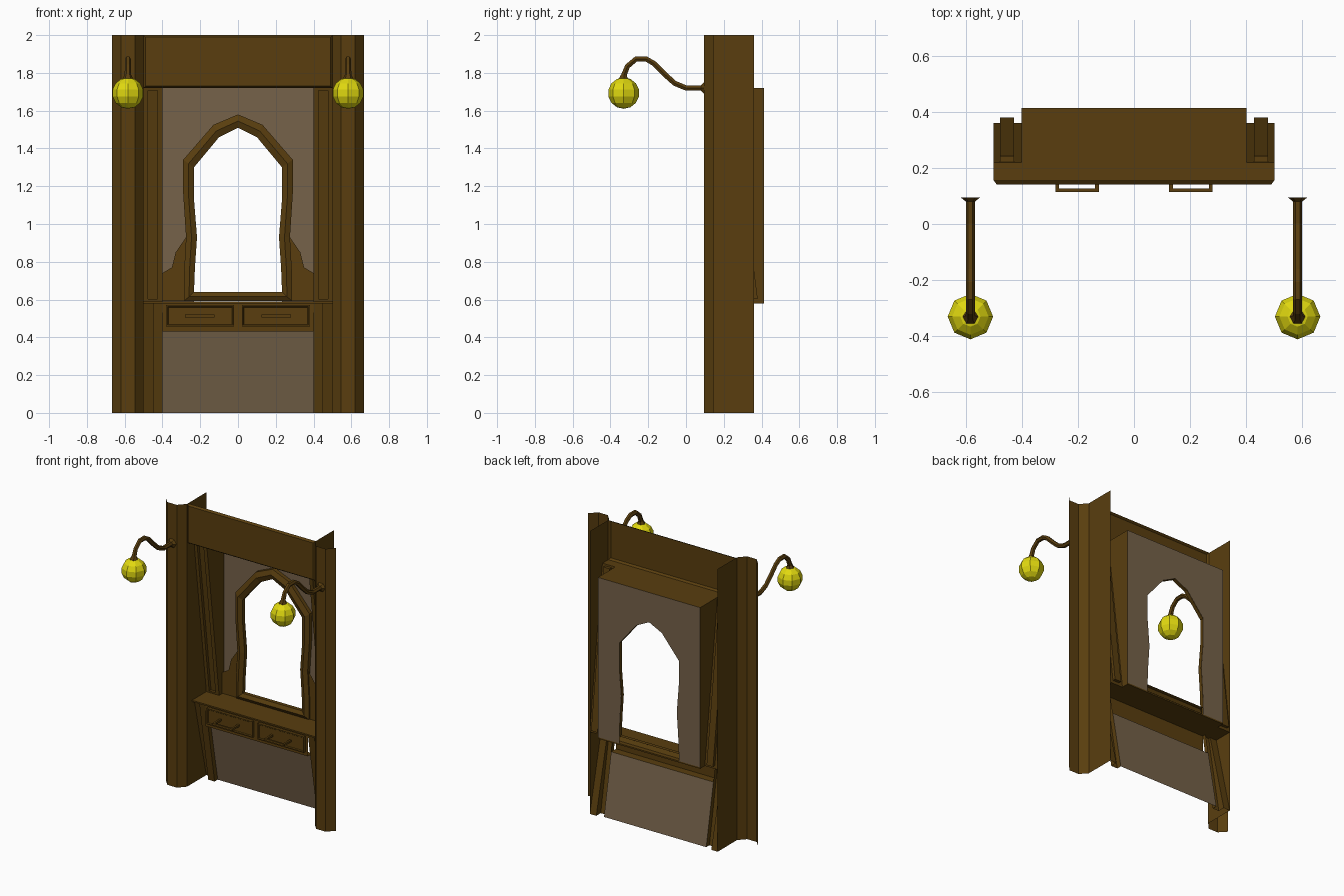
import bpy, bmesh, math
from mathutils import Vector

if "Cube" in bpy.data.objects:
    bpy.data.objects.remove(bpy.data.objects["Cube"])


def material(name, rgb):
    m = bpy.data.materials.new(name)
    m.diffuse_color = (*rgb, 1)
    m.use_nodes = True
    m.node_tree.nodes["Principled BSDF"].inputs["Base Color"].default_value = m.diffuse_color
    return m


WOOD = material("dark_wood", (0.10, 0.048, 0.0045))
BACKING = material("backing", (0.18, 0.122, 0.068))
GLASS = material("yellow_glass", (0.75, 0.69, 0.005))


def finish(name, bm, mat=WOOD, mirror=True):
    me = bpy.data.meshes.new(name)
    bm.to_mesh(me)
    bm.free()
    me.materials.append(mat)
    ob = bpy.data.objects.new(name, me)
    bpy.context.collection.objects.link(ob)
    if mirror:
        ob.modifiers.new("mirror", 'MIRROR').merge_threshold = 0.0005
    return ob


def sheets(name, polys, mat=WOOD, mirror=True, insets=()):
    """Flat polygons; each inset is (thickness, depth along the normal)."""
    bm = bmesh.new()
    faces = [bm.faces.new([bm.verts.new(p) for p in poly]) for poly in polys]
    bm.normal_update()
    for t, d in insets:
        bmesh.ops.inset_individual(bm, faces=faces, thickness=t, depth=d)
    return finish(name, bm, mat, mirror)


def strips(name, loops, mat=WOOD, mirror=True, cap=False):
    """Quads joining successive point rows; cap fills the last, closed row."""
    bm = bmesh.new()
    rows = [[bm.verts.new(p) for p in loop] for loop in loops]
    for a, b in zip(rows, rows[1:]):
        for i in range(len(a) - 1):
            bm.faces.new((a[i], a[i + 1], b[i + 1], b[i]))
    if cap:
        bm.faces.new(rows[-1][:-1])
    return finish(name, bm, mat, mirror)


def slope(x0, x1, yt, zt, yb, zb):
    return [(x0, yb, zb), (x1, yb, zb), (x1, yt, zt), (x0, yt, zt)]


# Side columns: open channel profile run floor to top
col = [(0.50, 0.36), (0.50, 0.145), (0.545, 0.095), (0.62, 0.095), (0.666, 0.145)]
strips("column", [[(x, y, z) for x, y in col] for z in (2, 0)])

# Header board with a raised panel, and the soffit over the niche
sheets("header", [slope(-0.5, 0.5, 0.155, 2.0, 0.155, 1.72)], mirror=False,
       insets=[(0.015, 0.014)])
sheets("niche_ceiling", [[(-0.5, 0.155, 1.72), (-0.5, 0.22, 1.72), (-0.4, 0.22, 1.72),
                          (-0.4, 0.413, 1.72), (0.4, 0.413, 1.72), (0.4, 0.22, 1.72),
                          (0.5, 0.22, 1.72), (0.5, 0.155, 1.72)]], mirror=False)


# Leaning pilasters with a straight-sided recess, and niche walls
def lean(x0, x1, z0, z1, dy=0.0):
    def y(z):
        return 0.36 - (z - 0.59) * 0.14 / 1.13 + dy
    return [(x, y(z), z) for x, z in ((x0, z0), (x1, z0), (x1, z1), (x0, z1), (x0, z0))]


strips("upper_pilaster", [lean(0.4, 0.5, 0.59, 1.72), lean(0.427, 0.477, 0.602, 1.708),
                          lean(0.427, 0.477, 0.602, 1.708, 0.021)], cap=True)
sheets("niche_wall", [[(0.4, 0.22, 1.72), (0.4, 0.413, 1.72),
                       (0.4, 0.413, 0.59), (0.4, 0.36, 0.59)]])

# Mirror opening outlines, right half, top to bottom
inner = [(0, 1.51), (0.10, 1.46), (0.233, 1.30), (0.233, 1.13),
         (0.217, 0.93), (0.228, 0.77), (0.233, 0.64), (0, 0.64)]
outer = [(0, 1.58), (0.13, 1.525), (0.29, 1.34), (0.29, 1.16),
         (0.275, 0.93), (0.285, 0.75), (0.285, 0.592), (0, 0.592)]
mid = [((a + c) / 2, (b + d) / 2) for (a, b), (c, d) in zip(inner, outer)]
strips("mirror_frame", [[(x, y, z) for x, z in pts] for pts, y in
                        ((outer, 0.412), (outer, 0.385), (mid, 0.37),
                         (inner, 0.385), (inner, 0.412))])

# Backing board around the mirror opening
board = [(0, 1.72)] + inner[:-1] + [(0.233, 0.59), (0.4, 0.59), (0.4, 1.72)]
sheets("upper_backing", [[(x, 0.413, z) for x, z in board]], BACKING)

# Scalloped wings at the foot of the mirror
wing = [(0.285, 0.592), (0.4, 0.592), (0.4, 0.74), (0.35, 0.77),
        (0.33, 0.85), (0.275, 0.93), (0.285, 0.75)]
sheets("mirror_wing", [[(x, 0.395, z) for x, z in wing]])

# Shelf, fitted between the columns and into the niche
half = [(0.5, 0.20), (0.5, 0.36), (0.4, 0.36), (0.4, 0.413)]
outline = half + [(-x, y) for x, y in reversed(half)]
bm = bmesh.new()
f = bm.faces.new([bm.verts.new((x, y, 0.58)) for x, y in outline])
r = bmesh.ops.extrude_face_region(bm, geom=[f])
bmesh.ops.translate(bm, vec=(0, 0, 0.01),
                    verts=[v for v in r["geom"] if isinstance(v, bmesh.types.BMVert)])
bmesh.ops.recalc_face_normals(bm, faces=bm.faces)
finish("shelf", bm, mirror=False)

# Drawer apron, kneehole ceiling, leaning lower back
strips("apron", [[(-0.4, y, z), (0.4, y, z)] for y, z in
                 ((0.21, 0.58), (0.21, 0.43), (0.265, 0.43))], mirror=False)
sheets("lower_backing", [slope(-0.4, 0.4, 0.265, 0.43, 0.345, 0)], BACKING, mirror=False)

# Stepped lower legs and kneehole sides
strips("lower_leg", [[(0.40, yb, z), (0.40, yf, z), (0.45, yf, z), (0.45, yo, z), (0.50, yo, z)]
                     for yb, yf, yo, z in ((0.237, 0.21, 0.225, 0.58), (0.265, 0.235, 0.26, 0.43),
                                           (0.345, 0.31, 0.36, 0))])

# Drawer fronts and pull handles
strips("drawer_edge", [[(0.02, y, 0.457), (0.38, y, 0.457), (0.38, y, 0.57),
                        (0.02, y, 0.57), (0.02, y, 0.457)] for y in (0.21, 0.19)])
sheets("drawer_front", [slope(0.02, 0.38, 0.19, 0.57, 0.19, 0.457)],
       insets=[(0.010, 0), (0.006, -0.006)])
bm = bmesh.new()
for cx, cy, sx, sy in ((0.203, 0.12, 0.155, 0.012), (0.132, 0.155, 0.013, 0.08),
                       (0.274, 0.155, 0.013, 0.08)):
    vs = bmesh.ops.create_cube(bm, size=1)["verts"]
    bmesh.ops.scale(bm, vec=(sx, sy, 0.014), verts=vs)
    bmesh.ops.translate(bm, vec=(cx, cy, 0.513), verts=vs)
finish("drawer_handle", bm)

# Swan-neck lamp arms: y, z, radius along the path, six-sided
LX = 0.583
path = [(0.094, 1.72, 0.034), (0.08, 1.72, 0.016), (0.0, 1.72, 0.016), (-0.06, 1.745, 0.016),
        (-0.11, 1.79, 0.016), (-0.17, 1.85, 0.016), (-0.21, 1.873, 0.016), (-0.265, 1.873, 0.016),
        (-0.31, 1.835, 0.016), (-0.328, 1.79, 0.017), (-0.33, 1.765, 0.030)]
rings = []
for i, (y, z, rad) in enumerate(path):
    a, b = path[max(i - 1, 0)], path[min(i + 1, len(path) - 1)]
    t = Vector((0, b[0] - a[0], b[1] - a[1])).normalized()
    n = t.cross(Vector((1, 0, 0)))
    rings.append([Vector((LX, y, z)) + rad * (math.cos(k * math.pi / 3) * Vector((1, 0, 0))
                  + math.sin(k * math.pi / 3) * n) for k in range(7)])
strips("lamp_arm", rings)

# Lamp globes
bm = bmesh.new()
bmesh.ops.create_uvsphere(bm, u_segments=8, v_segments=7, radius=0.083)
bmesh.ops.translate(bm, vec=(LX, -0.33, 1.693), verts=bm.verts)
finish("lamp_globe", bm, GLASS)
